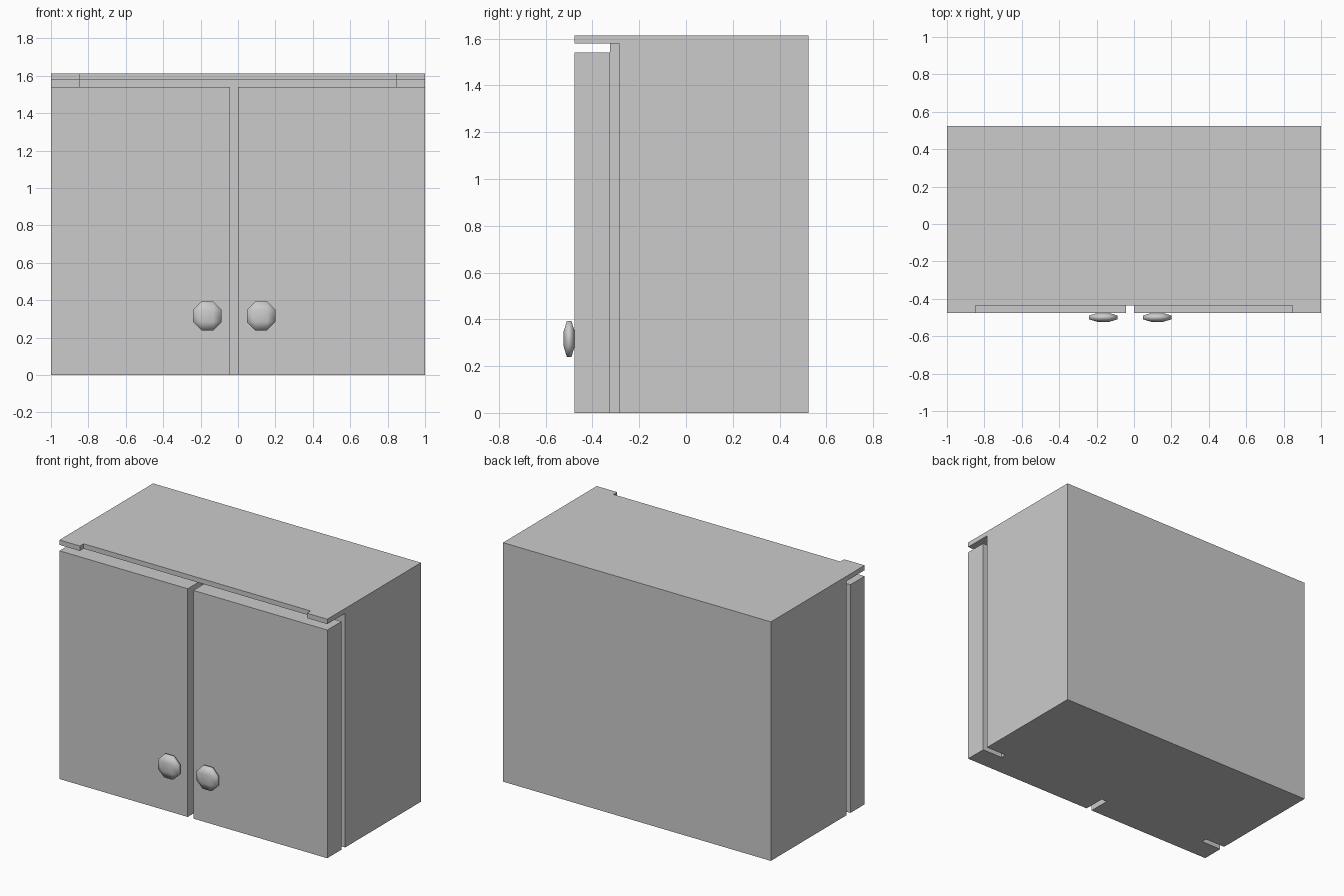
import bpy, bmesh

if "Cube" in bpy.data.objects:
    bpy.data.objects.remove(bpy.data.objects["Cube"])

BACK, FRONT = 0.523, -0.476   # cabinet depth range
TOP, UNDER = 1.613, 1.58      # top panel


def finish(name, bm):
    bmesh.ops.recalc_face_normals(bm, faces=bm.faces)
    me = bpy.data.meshes.new(name)
    bm.to_mesh(me)
    bm.free()
    ob = bpy.data.objects.new(name, me)
    bpy.context.collection.objects.link(ob)
    return ob


def prism(name, outline, z0, z1):
    """Extrude an xy outline upward from z0 to z1."""
    bm = bmesh.new()
    face = bm.faces.new([bm.verts.new((x, y, z0)) for x, y in outline])
    ext = bmesh.ops.extrude_face_region(bm, geom=[face])
    for v in ext["geom"]:
        if isinstance(v, bmesh.types.BMVert):
            v.co.z = z1
    # keep the bottom cap so that the prism is closed
    if not face.is_valid or len(bm.faces) < len(outline) + 2:
        bmesh.ops.holes_fill(bm, edges=[e for e in bm.edges if e.is_boundary])
    return finish(name, bm)


def box(name, x0, x1, y0, y1, z0, z1):
    return prism(name, [(x0, y0), (x1, y0), (x1, y1), (x0, y1)], z0, z1)


def knob(name, x):
    """Flattened eight-sided knob: a chamfered cube, smooth shaded."""
    bm = bmesh.new()
    bmesh.ops.create_cube(bm, size=2)
    bmesh.ops.bevel(bm, geom=bm.edges[:], offset=0.586, offset_type='OFFSET',
                    segments=1, affect='EDGES')
    bmesh.ops.scale(bm, verts=bm.verts, vec=(0.077, 0.0235, 0.077))
    for f in bm.faces:
        f.smooth = True
    ob = finish(name, bm)
    ob.location = (x, FRONT - 0.0235, 0.316)
    return ob


# Carcass and the inset frame that joins it to the doors
box("carcass", -1, 1, -0.286, BACK, 0, UNDER)
box("inset_frame", -0.847, 0.847, -0.325, -0.286, 0, UNDER)

# Top panel, with a forward tab at each front corner
lip = -0.436
right = [(0.847, lip), (0.847, FRONT), (1, FRONT), (1, BACK)]
prism("top_panel", right + [(-x, y) for x, y in reversed(right)], UNDER, TOP)

# Doors and knobs
for side, x0, x1, kx in (("left", -1, -0.042, -0.164), ("right", 0, 1, 0.124)):
    box(side + "_door", x0, x1, FRONT, -0.325, 0, 1.54)
    knob(side + "_knob", kx)
